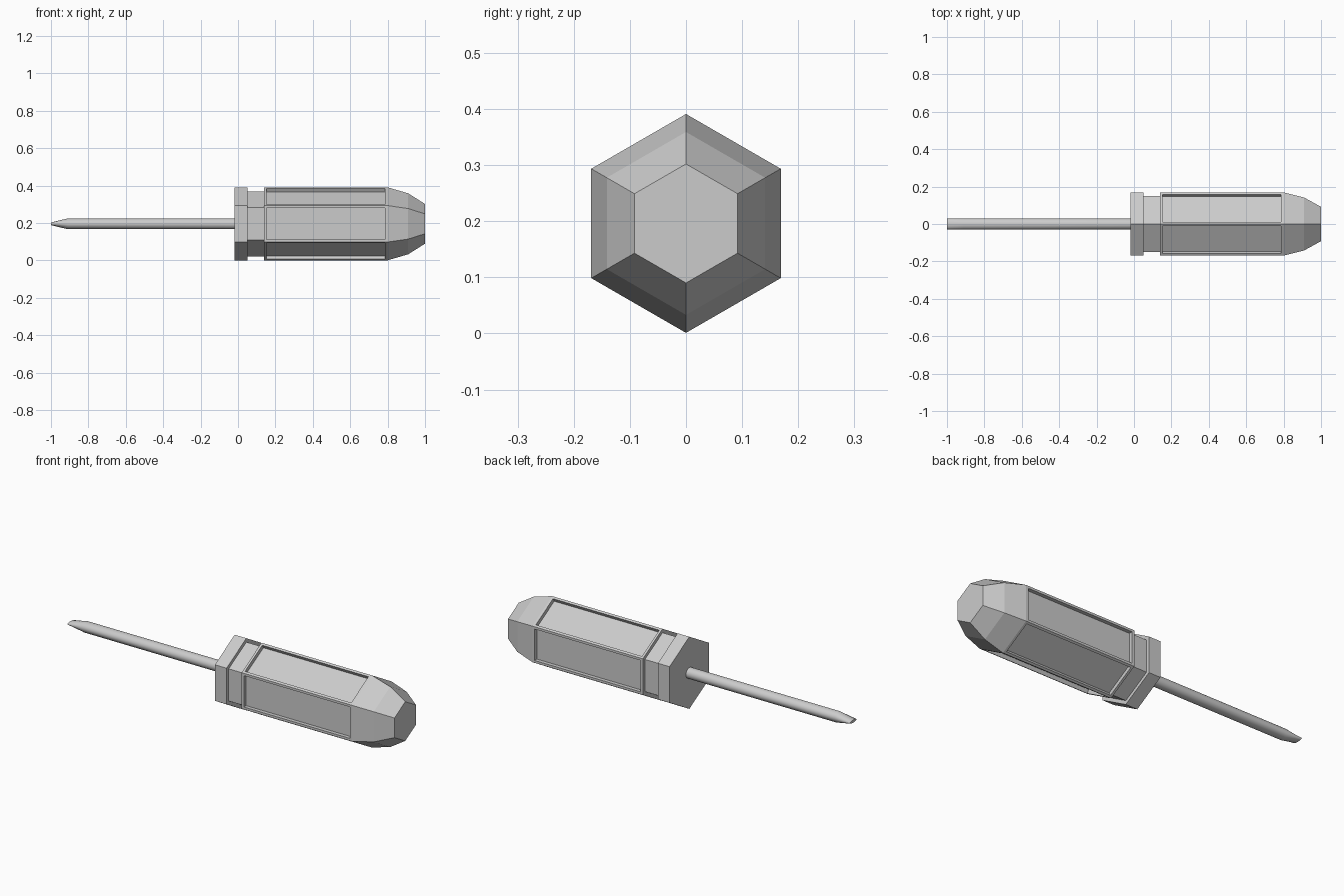
import bpy, bmesh, math

if "Cube" in bpy.data.objects:
    bpy.data.objects.remove(bpy.data.objects["Cube"])

AXIS_Z = 0.196


def loft(name, rings, sides):
    """Skin rings (x, half_width_y, half_height_z) along x; first corner points up."""
    bm = bmesh.new()
    loops = []
    for x, ry, rz in rings:
        loops.append([bm.verts.new((x, ry * math.sin(2 * math.pi * i / sides),
                                    AXIS_Z + rz * math.cos(2 * math.pi * i / sides)))
                      for i in range(sides)])
    bands = []
    for a, b in zip(loops, loops[1:]):
        bands.append([bm.faces.new((a[i], a[(i + 1) % sides], b[(i + 1) % sides], b[i]))
                      for i in range(sides)])
    bm.faces.new(loops[0])
    bm.faces.new(loops[-1])
    bmesh.ops.recalc_face_normals(bm, faces=bm.faces[:])
    return name, bm, bands


def finish(name, bm):
    mesh = bpy.data.meshes.new(name)
    bm.to_mesh(mesh)
    bm.free()
    obj = bpy.data.objects.new(name, mesh)
    bpy.context.collection.objects.link(obj)
    return obj


# Hexagonal handle: collar, neck groove, grip, tapered end
profile = [(-0.02, 0.195), (0.05, 0.195), (0.05, 0.174), (0.14, 0.174),
           (0.14, 0.195), (0.80, 0.195), (0.91, 0.163), (1.0, 0.106)]
name, bm, bands = loft("handle", [(x, r, r) for x, r in profile], 6)

# Recessed panel on each grip face
grip = bands[4]
bmesh.ops.inset_individual(bm, faces=grip, thickness=0.018, depth=0)
for face in bmesh.ops.extrude_discrete_faces(bm, faces=grip)["faces"]:
    face.normal_update()
    bmesh.ops.translate(bm, verts=face.verts[:], vec=face.normal * -0.02)
finish(name, bm)

# Round shaft flattening to a flat blade tip
name, bm, bands = loft("shaft", [(-1.0, 0.029, 0.007), (-0.91, 0.029, 0.029),
                                 (0.0, 0.029, 0.029)], 24)
shaft = finish(name, bm)
bpy.context.view_layer.objects.active = shaft
shaft.select_set(True)
bpy.ops.object.shade_smooth_by_angle(angle=math.radians(30))
